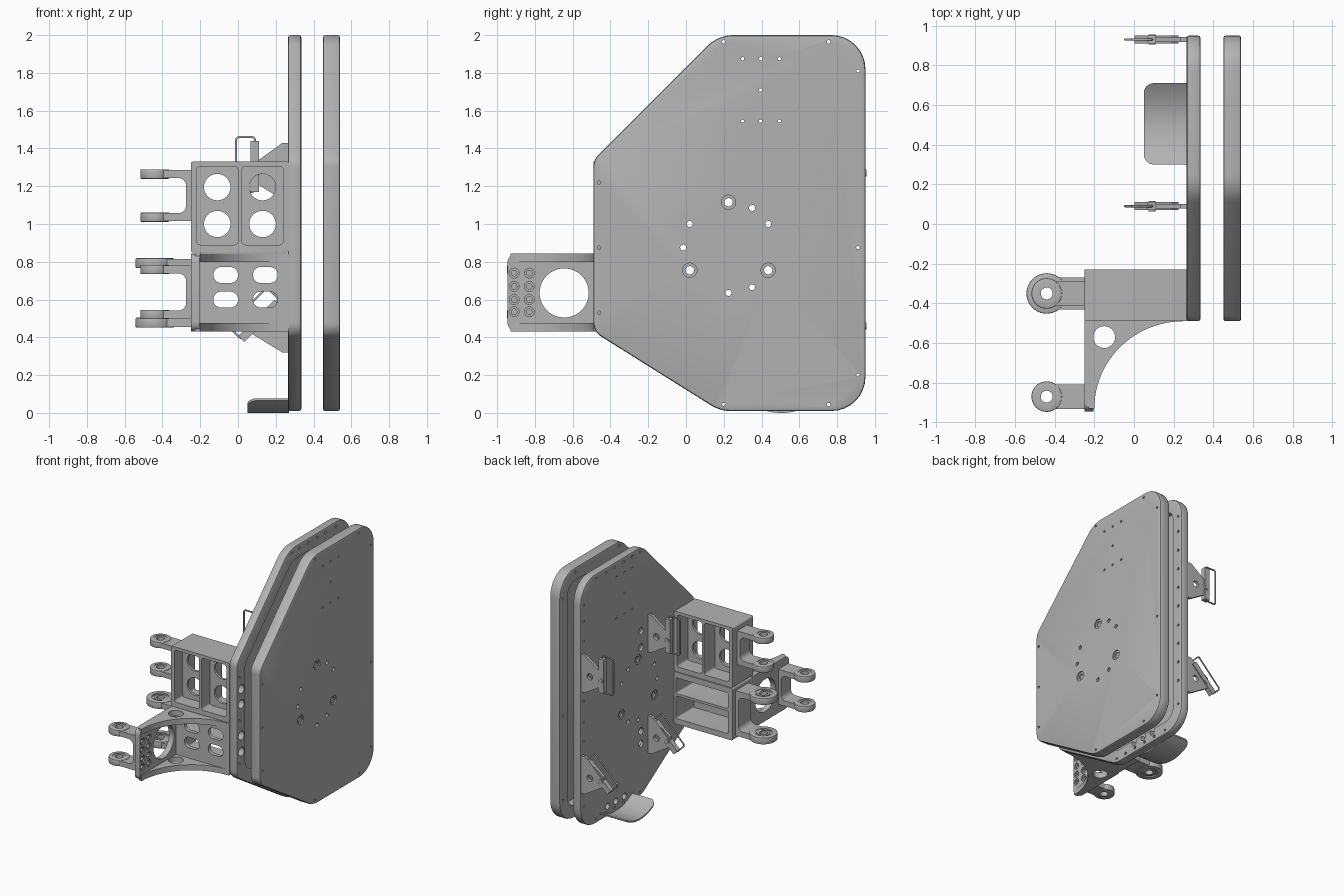
import bpy, bmesh
from math import sin, cos, pi, tan, radians
from mathutils import Vector

if "Cube" in bpy.data.objects:
    bpy.data.objects.remove(bpy.data.objects["Cube"])

grey = bpy.data.materials.new("machined grey")
grey.use_nodes = True
grey.diffuse_color = (0.45, 0.45, 0.45, 1)
grey.node_tree.nodes["Principled BSDF"].inputs["Base Color"].default_value = grey.diffuse_color


# ---------- helpers ----------
def fillet(points, radii, steps=8):
    """Round the corners of a 2D polygon."""
    if not isinstance(radii, (list, tuple)):
        radii = [radii] * len(points)
    out = []
    for i, r in enumerate(radii):
        p, a, b = (Vector(points[j % len(points)]) for j in (i, i - 1, i + 1))
        if r == 0:
            out.append(p)
            continue
        u, v = (a - p).normalized(), (b - p).normalized()
        half = u.angle(v) / 2
        start, end = p + u * r / tan(half), p + v * r / tan(half)
        mid = p + (u + v).normalized() * r / sin(half)
        d0, d1 = start - mid, end - mid
        sweep = d0.angle(d1)
        for k in range(steps + 1):
            t = k / steps
            w = d0 * sin((1 - t) * sweep) + d1 * sin(t * sweep)
            out.append(mid + w / sin(sweep))
    return out


def circle(c, r, n=32):
    return [(c[0] + r * cos(2 * pi * k / n), c[1] + r * sin(2 * pi * k / n)) for k in range(n)]


def rect(a0, a1, b0, b1, r=0):
    return fillet([(a0, b0), (a1, b0), (a1, b1), (a0, b1)], r)


def prism(name, points, lo, hi, axis, bevel=0):
    """Extrude a 2D outline along an axis: x takes (y,z), y takes (x,z), z takes (x,y)."""
    i = "xyz".index(axis)

    def place(p, d):
        c = [p[0], p[1]]
        c.insert(i, d)
        return c
    bm = bmesh.new()
    face = bm.faces.new([bm.verts.new(place(p, lo)) for p in points])
    grown = bmesh.ops.extrude_face_region(bm, geom=[face])["geom"]
    shift = place((0, 0), hi - lo)
    bmesh.ops.translate(bm, vec=shift, verts=[v for v in grown if isinstance(v, bmesh.types.BMVert)])
    bmesh.ops.recalc_face_normals(bm, faces=bm.faces)
    if bevel:
        edges = [e for e in bm.edges if e.calc_face_angle(0) > radians(40)]
        bmesh.ops.bevel(bm, geom=edges, offset=bevel, segments=2, profile=0.5, affect="EDGES")
    mesh = bpy.data.meshes.new(name)
    bm.to_mesh(mesh)
    bm.free()
    mesh.materials.append(grey)
    obj = bpy.data.objects.new(name, mesh)
    bpy.context.scene.collection.objects.link(obj)
    return obj


def cut(obj, outlines, lo, hi, axis, operation="DIFFERENCE"):
    """Cut (or intersect) an object with extruded outlines."""
    tools = [prism("cutter", o, lo, hi, axis) for o in outlines]
    bpy.ops.object.select_all(action="DESELECT")
    for t in tools:
        t.select_set(True)
    bpy.context.view_layer.objects.active = tools[0]
    if len(tools) > 1:
        bpy.ops.object.join()
    tool = bpy.context.view_layer.objects.active
    mod = obj.modifiers.new("cut", "BOOLEAN")
    mod.operation, mod.object, mod.solver = operation, tool, "EXACT"
    bpy.context.view_layer.objects.active = obj
    bpy.ops.object.modifier_apply(modifier=mod.name)
    bpy.data.objects.remove(tool)
    return obj


# ---------- the two large dished panels ----------
outline = fillet([(-.49, .43), (.18, .01), (.95, .01), (.95, 2), (.17, 2), (-.49, 1.34)],
                 [.09, .2, .18, .18, .2, .09])
pocket = fillet([(-.39, .485), (.2, .11), (.85, .11), (.85, 1.9), (.21, 1.9), (-.39, 1.3)], .09)
bosses = [(.225, 1.115), (.02, .755), (.435, .755)]
medium = [(.02, 1), (.435, 1), (-.015, .875), (.35, 1.085), (.35, .665), (.225, .635)]
tiny = [(y, z) for z in (1.875, 1.545) for y in (.3, .395, .495)] + [(.395, 1.71)]
tiny += [(y, z) for y in (.2, .755) for z in (.045, 1.965)]
tiny += [(.91, z) for z in (.2, .875, 1.81)] + [(-.46, z) for z in (.53, .875, 1.22)]
through = [circle(p, .022, 24) for p in bosses] + [circle(p, .016, 16) for p in medium]
through += [circle(p, .009, 10) for p in tiny]

for name, x0, x1, p0, p1, b0, b1 in (("left_panel", .45, .54, .44, .52, .53, .56),
                                     ("right_panel", .265, .335, .285, .35, .25, .272)):
    panel = prism(name, outline, x0, x1, "x", .012)
    cut(panel, [pocket], p0, p1, "x")
    cut(panel, [circle(p, .038, 24) for p in bosses], b0, b1, "x")
    cut(panel, through, .2, .6, "x")
    if name == "right_panel":
        extra = [circle((-.435, z), .035, 20) for z in (.62, .75, 1.0, 1.12)]
        extra += [circle((y, .09), .025, 16) for y in (.4, .505, .61)]
        extra += [circle((.19, z), .028, 16) for z in (.43, .53, 1.2, 1.33)]
        extra += [circle((.91, .4 + .16 * k), .011, 10) for k in range(9) if k != 3]
        extra += [circle((.3 + .11 * k, z), .011, 10) for k in range(4) for z in (.045, 1.965)]
        cut(panel, extra, .2, .6, "x")

# ---------- upper box bracket: web with pockets front and back ----------
box = prism("upper_box", rect(-.25, .27, .85, 1.33, .012), -.49, -.23, "y")
bays = [(-.22, 0), (.02, .24)]
windows = [rect(a, b, .89, 1.305, .02) for a, b in bays]
cut(box, windows, -.6, -.385, "y")
cut(box, windows, -.365, -.1, "y")
cut(box, [circle((x, z), .07) for x in (-.11, .13) for z in (1, 1.195)], -.6, -.1, "y")

# ---------- lower box bracket: slotted front wall, shelf at mid height ----------
lower = prism("lower_box", rect(-.25, .27, .43, .845, .012), -.49, -.23, "y")
cut(lower, [rect(-.21, .25, .475, .655, .01), rect(-.21, .25, .675, .8, .01)], -.46, -.1, "y")
cut(lower, [rect(x - .065, x + .065, z - .042, z + .042, .04)
            for x in (-.065, .145) for z in (.6, .73)], -.6, -.1, "y")

# ---------- forward arm: side wall between two curved gussets ----------
wall = prism("arm_side_wall", rect(-.945, -.485, .43, .845, [.05, 0, 0, .05]), -.25, -.205, "x")
cut(wall, [circle((-.645, .635), .13, 48)]
    + [circle((y, z), .015, 12) for y in (-.91, -.83) for z in (.535, .6, .67, .74)], -.4, 0, "x")
cut(wall, [circle((y, z), .026, 16) for y in (-.91, -.83) for z in (.535, .6, .67, .74)],
    -.213, 0, "x")
sweep = [(.25 + .45 * cos(pi - k * pi / 48), -.93 + .44 * sin(pi - k * pi / 48)) for k in range(25)]
for name, z0, z1 in (("arm_top_gusset", .8, .845), ("arm_bottom_gusset", .43, .475)):
    gusset = prism(name, sweep + [(.25, -.48), (-.25, -.48), (-.25, -.9), (-.225, -.93)], z0, z1, "z")
    cut(gusset, [circle((-.15, -.57), .055)], 0, 2, "z")


# ---------- forked hinge lugs ----------
def fork(name, y, z0, z1, radius, half, t):
    arms = [(-.4, z0), (-.25, z0), (-.25, z1), (-.4, z1),
            (-.4, z1 - t), (-.275, z1 - t), (-.275, z0 + t), (-.4, z0 + t)]
    prism(name + "_yoke", fillet(arms, [0, 0, 0, 0, 0, .04, .04, 0]), y - half, y + half, "y")
    centre = (-.44, y)
    for side, low in (("lower", z0), ("upper", z1 - t)):
        ear = prism(f"{name}_{side}_ear", circle(centre, radius, 40), low - .004, low + t + .004, "z", .006)
        cut(ear, [circle(centre, radius * .62)], low + t - .006, low + t + .1, "z")
        cut(ear, [circle(centre, radius * .62)], low - .1, low + .006, "z")
        cut(ear, [circle(centre, .03, 24)], 0, 2, "z")
        collar = prism(f"{name}_{side}_bushing", circle(centre, .048), low, low + t, "z")
        cut(collar, [circle(centre, .03, 24)], 0, 2, "z")


fork("upper_fork", -.35, 1.015, 1.285, .077, .062, .042)
fork("lower_fork", -.35, .455, .815, .102, .08, .045)
fork("arm_fork", -.87, .5, .78, .077, .062, .042)


# ---------- toggle latches ----------
def latch(name, y, z, tilt):
    def turn(points):
        c, s = cos(tilt), sin(tilt)
        return [(.09 + a * c + b * s, z - a * s + b * c) for a, b in points]
    bracket = [(.268, z - .14), (.268, z + .16), (.235, z + .16), (.07, z + .04), (.07, z - .04), (.235, z - .14)]
    plate = prism(name + "_bracket", bracket, y - .012, y + .012, "y")
    cut(plate, [circle((.19, z), .025, 16)], y - .1, y + .1, "y")
    prism(name + "_pivot", circle((.09, z), .018, 16), y - .026, y + .026, "y")
    prism(name + "_handle", turn(rect(-.025, .02, -.1, .17)), y - .02, y + .02, "y")
    wire = bpy.data.curves.new(name + "_wire", "CURVE")
    wire.dimensions, wire.bevel_depth, wire.bevel_resolution = "3D", .006, 1
    loop = turn(fillet([(0, -.1), (-.1, -.1), (-.1, .19), (0, .19)], .015, 3))
    spline = wire.splines.new("POLY")
    spline.points.add(len(loop) - 1)
    for point, (a, b) in zip(spline.points, loop):
        point.co = (a, y, b, 1)
    spline.use_cyclic_u = True
    wire.materials.append(grey)
    bpy.context.scene.collection.objects.link(bpy.data.objects.new(name + "_wire", wire))


for end, y in (("back", .93), ("front", .09)):
    latch(f"upper_{end}_latch", y, 1.27, 0)
    latch(f"lower_{end}_latch", y, .46, radians(45))

# ---------- curved lip at the foot ----------
span = [k / 16 - 1 for k in range(33)]
arc = [(.505 + .205 * t, .065 * t * t) for t in span]
lip = prism("foot_lip", arc + [(y, z + .012) for y, z in reversed(arc)], .05, .27, "x")
cut(lip, [rect(.05, .35, .3, .71, [.05, 0, 0, .05])], -1, 1, "z", "INTERSECT")

# ---------- smooth curved faces, keep edges sharp ----------
bpy.ops.object.select_all(action="DESELECT")
for obj in bpy.context.scene.objects:
    if obj.type == "MESH" and grey.name in obj.data.materials:
        obj.select_set(True)
        bpy.context.view_layer.objects.active = obj
bpy.ops.object.shade_smooth_by_angle(angle=radians(30))
